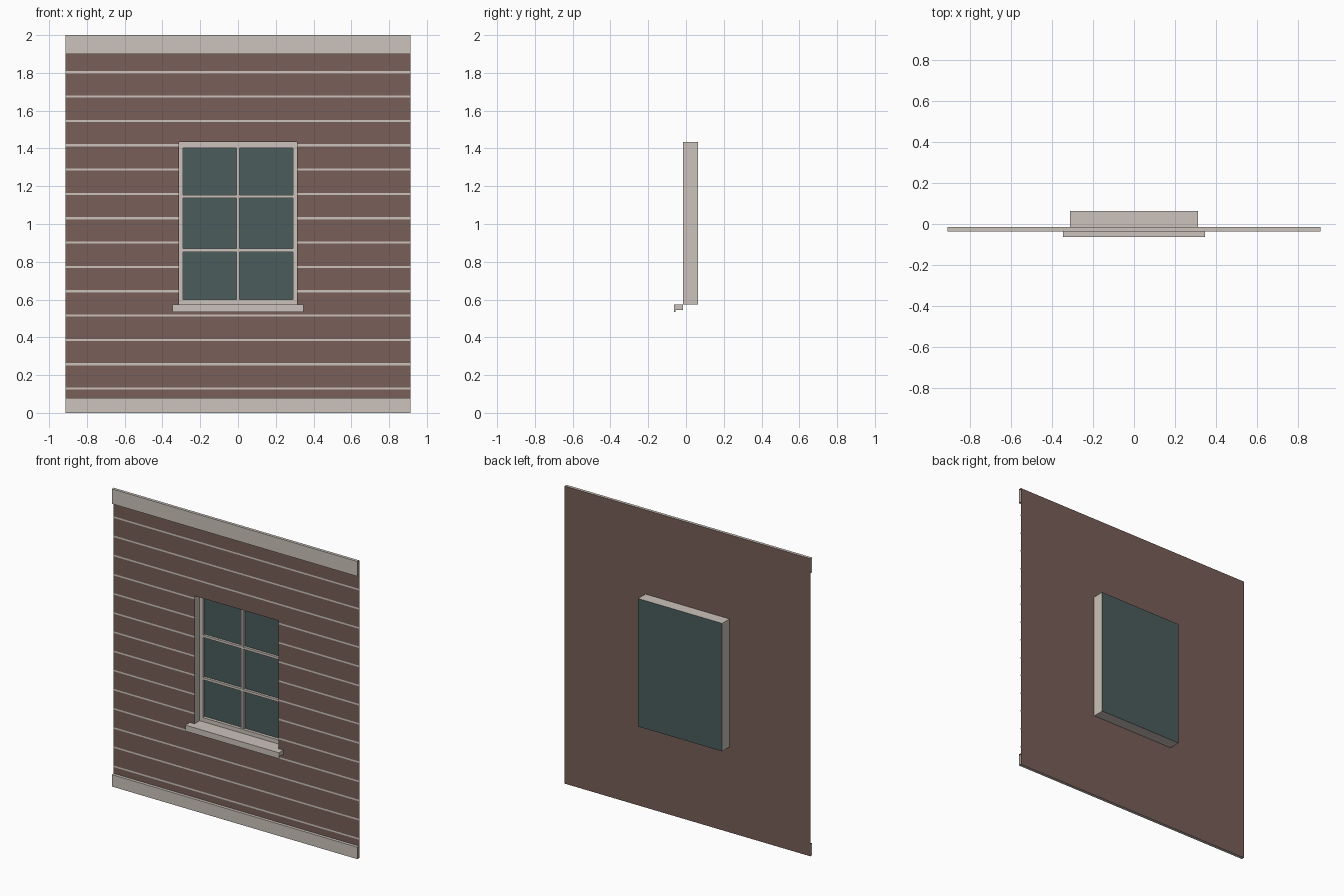
import bpy
import bmesh

cube = bpy.data.objects.get("Cube")
if cube:
    bpy.data.objects.remove(cube, do_unlink=True)


def material(name, rgb):
    m = bpy.data.materials.new(name)
    m.use_nodes = True
    color = (*rgb, 1.0)
    m.diffuse_color = color
    bsdf = m.node_tree.nodes["Principled BSDF"]
    bsdf.inputs["Base Color"].default_value = color
    bsdf.inputs["Roughness"].default_value = 0.8
    return m


BROWN = material("brown siding", (0.188, 0.112, 0.098))
CREAM = material("pale trim", (0.604, 0.545, 0.495))
GLASS = material("dark glass", (0.069, 0.107, 0.107))

# Main dimensions
HALF_W, TOP = 0.913, 2.0
WIN_X, WIN_LOW, WIN_HIGH = 0.3125, 0.574, 1.434
WALL_Y, BACK_Y = -0.0155, 0.0625


def finish(name, bm, mat):
    bmesh.ops.remove_doubles(bm, verts=bm.verts, dist=0.00001)
    mesh = bpy.data.meshes.new(name)
    bm.to_mesh(mesh)
    bm.free()
    mesh.materials.append(mat)
    obj = bpy.data.objects.new(name, mesh)
    bpy.context.collection.objects.link(obj)
    return obj


def sheets(name, rects, y, mat):
    """Flat upright rectangles (x0, x1, z0, z1) facing the front."""
    bm = bmesh.new()
    for x0, x1, z0, z1 in rects:
        corners = [(x0, z0), (x1, z0), (x1, z1), (x0, z1)]
        bm.faces.new([bm.verts.new((x, y, z)) for x, z in corners])
    return finish(name, bm, mat)


def extrusion(name, profile, half, mat, closed=True, caps=False):
    """Sweep a (y, z) profile along x."""
    bm = bmesh.new()
    left = [bm.verts.new((-half, y, z)) for y, z in profile]
    right = [bm.verts.new((half, y, z)) for y, z in profile]
    n = len(profile)
    for i in range(n if closed else n - 1):
        j = (i + 1) % n
        bm.faces.new((left[i], left[j], right[j], right[i]))
    if caps:
        bm.faces.new(left)
        bm.faces.new(right)
    bmesh.ops.recalc_face_normals(bm, faces=bm.faces)
    return finish(name, bm, mat)


def bars(name, rects, y0, y1, mat):
    """Solid bars covering (x0, x1, z0, z1) between two depths."""
    bm = bmesh.new()
    for x0, x1, z0, z1 in rects:
        made = bmesh.ops.create_cube(bm, size=1)["verts"]
        bmesh.ops.scale(bm, vec=(x1 - x0, y1 - y0, z1 - z0), verts=made)
        bmesh.ops.translate(
            bm, vec=((x0 + x1) / 2, (y0 + y1) / 2, (z0 + z1) / 2), verts=made)
    return finish(name, bm, mat)


# Wall sheet with the window opening
sheets("wall", [
    (-HALF_W, HALF_W, 0, WIN_LOW),
    (-HALF_W, HALF_W, WIN_HIGH, TOP),
    (-HALF_W, -WIN_X, WIN_LOW, WIN_HIGH),
    (WIN_X, HALF_W, WIN_LOW, WIN_HIGH),
], WALL_Y, BROWN)

# Pale joints between the boards, broken at the window
joints = []
for i in range(1, 15):
    z = 0.1288 * i
    low, high = z - 0.0055, z + 0.0055
    if WIN_LOW < z < WIN_HIGH:
        joints += [(-HALF_W, -WIN_X, low, high), (WIN_X, HALF_W, low, high)]
    else:
        joints.append((-HALF_W, HALF_W, low, high))
sheets("board_joints", joints, WALL_Y - 0.0015, CREAM)

# Trim bands along the top and bottom, open at the ends
for name, low, high in (("top_band", 1.9, TOP), ("bottom_band", 0, 0.08)):
    front = WALL_Y - 0.02
    extrusion(name, [(WALL_Y, low), (front, low), (front, high), (WALL_Y, high)],
              HALF_W, CREAM, closed=False)

# Window lining: four sides running back from the opening
bm = bmesh.new()
outline = [(-WIN_X, WIN_LOW), (WIN_X, WIN_LOW), (WIN_X, WIN_HIGH), (-WIN_X, WIN_HIGH)]
near = [bm.verts.new((x, WALL_Y, z)) for x, z in outline]
far = [bm.verts.new((x, BACK_Y, z)) for x, z in outline]
for i in range(4):
    j = (i + 1) % 4
    bm.faces.new((near[i], near[j], far[j], far[i]))
finish("window_lining", bm, CREAM)

# Glass pane closing the back
sheets("glass_pane", [(-WIN_X, WIN_X, WIN_LOW, WIN_HIGH)], BACK_Y, GLASS)

# Sash frame and glazing bars
IN_X, IN_LOW, IN_HIGH = 0.29, 0.601, 1.403
bars("sash_frame", [
    (-WIN_X, -IN_X, WIN_LOW, WIN_HIGH),
    (IN_X, WIN_X, WIN_LOW, WIN_HIGH),
    (-IN_X, IN_X, WIN_LOW, IN_LOW),
    (-IN_X, IN_X, IN_HIGH, WIN_HIGH),
], 0.04, BACK_Y - 0.002, CREAM)
BAR = 0.008
glazing = [(-BAR, BAR, IN_LOW, IN_HIGH)]
for z in (0.861, 1.146):
    glazing += [(-IN_X, -BAR, z - BAR, z + BAR), (BAR, IN_X, z - BAR, z + BAR)]
bars("glazing_bars", glazing, 0.044, BACK_Y - 0.002, CREAM)

# Sill with a small drip lip
extrusion("window_sill", [
    (WALL_Y, WIN_LOW), (-0.0625, WIN_LOW), (-0.0625, 0.534),
    (-0.056, 0.534), (-0.056, 0.546), (WALL_Y, 0.546),
], 0.348, CREAM, caps=True)
